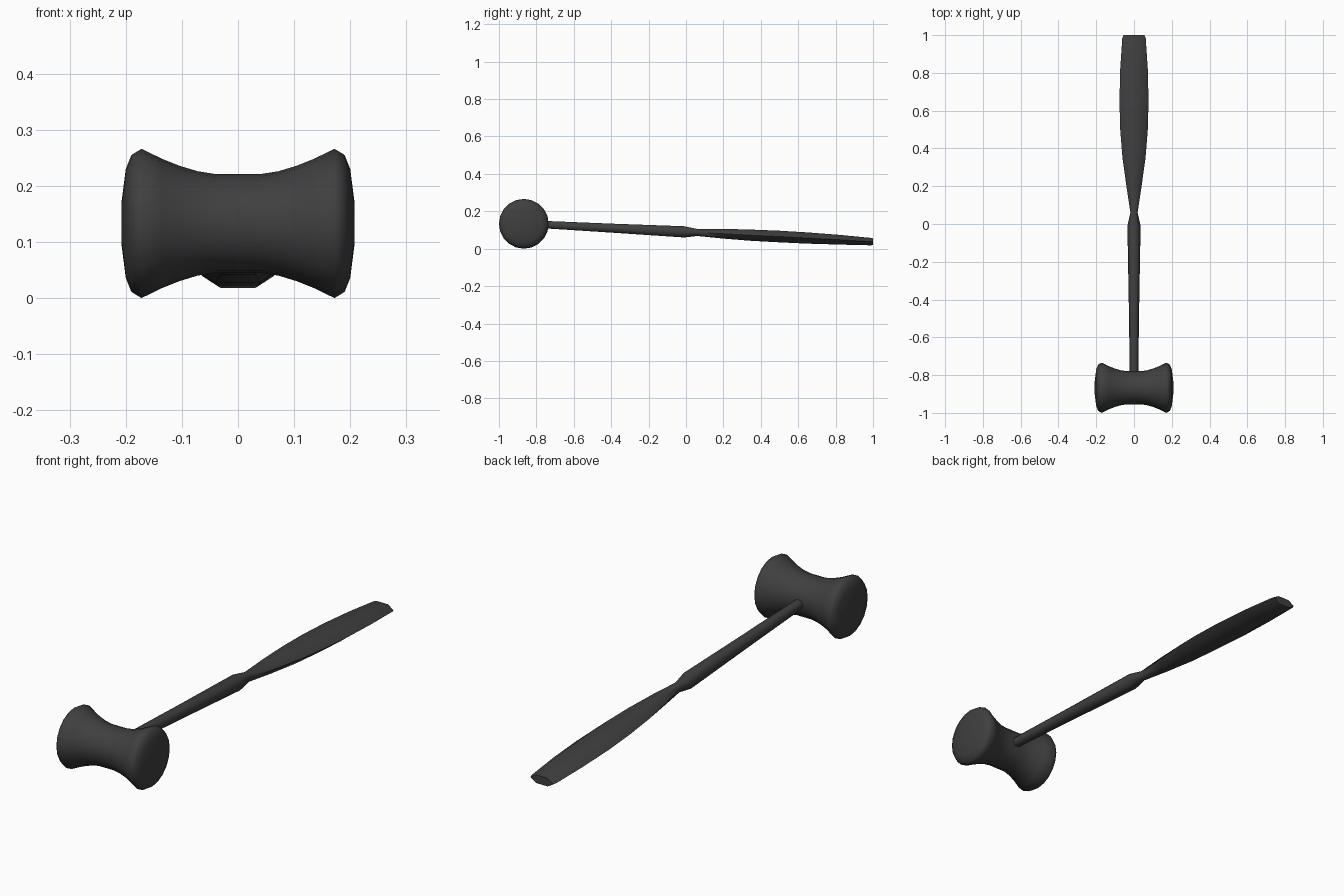
import bpy, math

if "Cube" in bpy.data.objects:
    bpy.data.objects.remove(bpy.data.objects["Cube"])

dark = bpy.data.materials.new("dark_grey")
dark.diffuse_color = (0.05, 0.05, 0.05, 1)
dark.use_nodes = True
dark.node_tree.nodes["Principled BSDF"].inputs["Base Color"].default_value = dark.diffuse_color


def loft(name, rings, angle):
    """Skin a list of closed rings and cap both ends."""
    n = len(rings[0])
    verts = [p for ring in rings for p in ring]
    faces = [(i * n + j, i * n + (j + 1) % n, (i + 1) * n + (j + 1) % n, (i + 1) * n + j)
             for i in range(len(rings) - 1) for j in range(n)]
    faces.append(tuple(reversed(range(n))))
    faces.append(tuple(range(len(verts) - n, len(verts))))
    mesh = bpy.data.meshes.new(name)
    mesh.from_pydata(verts, [], faces)
    mesh.materials.append(dark)
    obj = bpy.data.objects.new(name, mesh)
    bpy.context.collection.objects.link(obj)
    bpy.ops.object.select_all(action='DESELECT')
    obj.select_set(True)
    bpy.context.view_layer.objects.active = obj
    bpy.ops.object.shade_smooth_by_angle(angle=math.radians(angle))
    return obj


def angles(n):
    return [2 * math.pi * k / n for k in range(n)]


# Mallet head: waisted profile (x, radius) mirrored across x = 0
half = [(0.04, 0.088), (0.072, 0.093), (0.105, 0.103), (0.135, 0.115), (0.172, 0.133),
        (0.19, 0.122), (0.20, 0.097), (0.208, 0.035)]
profile = [(-x, r) for x, r in reversed(half)] + half
loft("mallet_head",
     [[(x, -0.867 + r * math.cos(a), 0.133 + r * math.sin(a)) for a in angles(20)]
      for x, r in profile], 60)

# Handle: six-sided shaft, collar and flattened grip
# stations (y, centre z, half width, half height)
stations = [(-0.82, 0.132, 0.022, 0.019), (-0.40, 0.110, 0.028, 0.024),
            (-0.01, 0.090, 0.035, 0.030), (0.06, 0.087, 0.019, 0.019),
            (0.20, 0.080, 0.040, 0.026), (0.35, 0.072, 0.061, 0.030),
            (0.50, 0.065, 0.073, 0.031), (0.65, 0.057, 0.077, 0.030),
            (0.82, 0.048, 0.073, 0.026), (0.985, 0.038, 0.062, 0.020),
            (1.00, 0.037, 0.055, 0.018)]
s60 = math.sin(math.radians(60))
loft("handle",
     [[(w * math.cos(a), y, z - h * math.sin(a) / s60) for a in angles(6)]
      for y, z, w, h in stations], 65)
